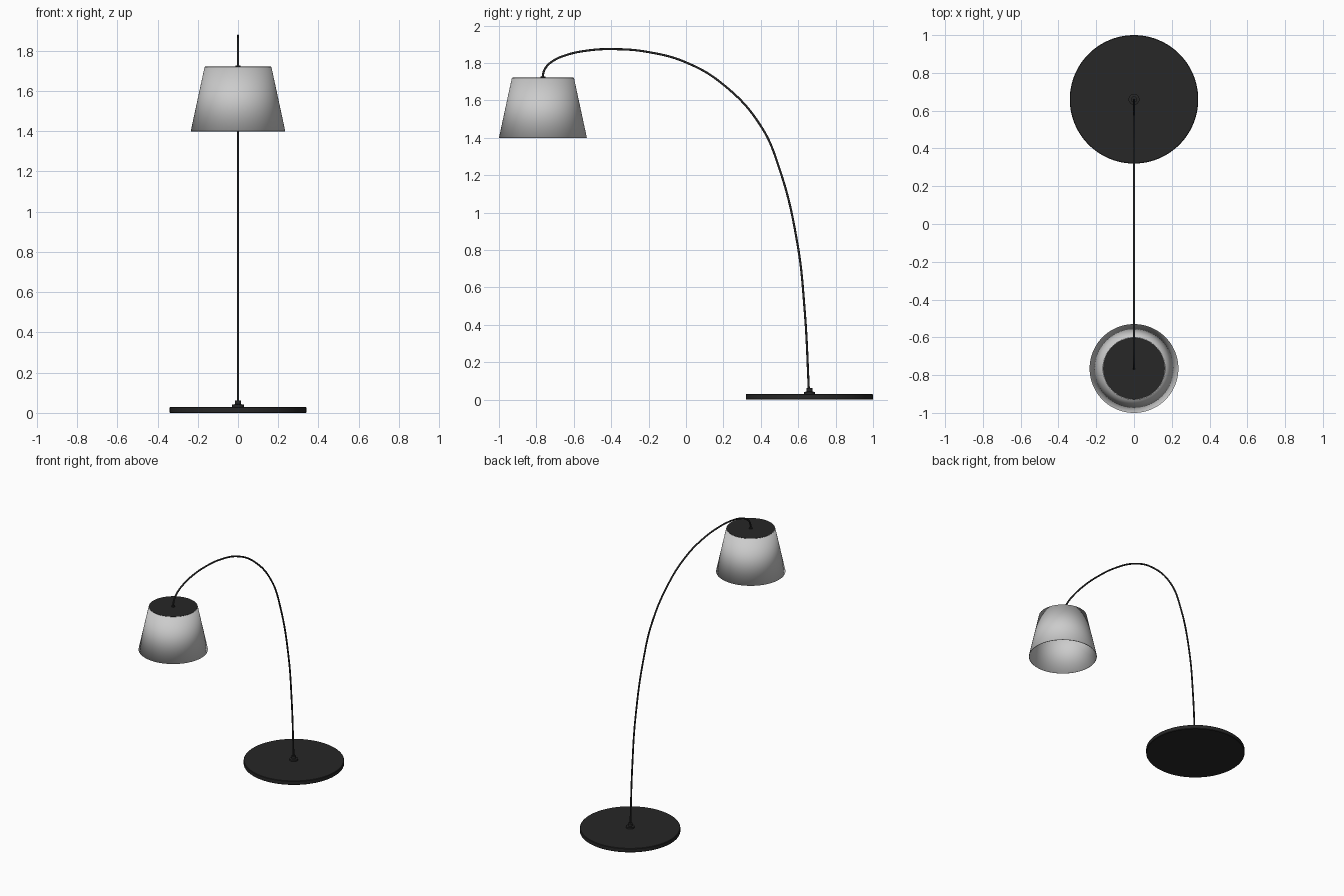
import bpy, bmesh
from math import pi, cos, sin

if "Cube" in bpy.data.objects:
    bpy.data.objects.remove(bpy.data.objects["Cube"])

BASE_Y, SHADE_Y = 0.66, -0.765

black = bpy.data.materials.new("black_metal")
black.diffuse_color = (0.02, 0.02, 0.02, 1)
black.use_nodes = True
black.node_tree.nodes["Principled BSDF"].inputs["Base Color"].default_value = black.diffuse_color


def lathe(name, y, profile, mat=None, seg=96):
    """Revolve (radius, z) points about a vertical axis at the given y."""
    bm = bmesh.new()
    rings = []
    for r, z in profile:
        if r == 0:
            rings.append([bm.verts.new((0, 0, z))] * seg)
        else:
            rings.append([bm.verts.new((r * cos(2 * pi * i / seg), r * sin(2 * pi * i / seg), z))
                          for i in range(seg)])
    for a, b in zip(rings, rings[1:]):
        for i in range(seg):
            j = (i + 1) % seg
            bm.faces.new(list(dict.fromkeys((a[i], a[j], b[j], b[i]))))
    bmesh.ops.recalc_face_normals(bm, faces=bm.faces)
    me = bpy.data.meshes.new(name)
    bm.to_mesh(me)
    bm.free()
    return finish(bpy.data.objects.new(name, me), y, mat)


def finish(ob, y=0, mat=None):
    bpy.context.collection.objects.link(ob)
    ob.location.y = y
    if mat:
        ob.data.materials.append(mat)
    if ob.type == 'MESH':
        bpy.ops.object.select_all(action='DESELECT')
        ob.select_set(True)
        bpy.context.view_layer.objects.active = ob
        bpy.ops.object.shade_smooth_by_angle()
    return ob


# Heavy round foot
lathe("base", BASE_Y, [(0, 0), (0.337, 0), (0.34, 0.003), (0.34, 0.027),
                       (0.337, 0.03), (0, 0.03)], black)

# Stepped socket holding the rod
lathe("base_collar", BASE_Y, [(0, 0.028), (0.029, 0.028), (0.029, 0.041), (0.016, 0.043),
                              (0.016, 0.062), (0, 0.062)], black, 32)

# Arched rod, as (y, z) points from base to shade
path = [(0.658, 0.03), (0.634, 0.484), (0.596, 0.832), (0.5, 1.233), (0.4, 1.463),
        (0.2, 1.684), (0, 1.803), (-0.2, 1.858), (-0.39, 1.874), (-0.53, 1.866),
        (-0.644, 1.841), (-0.714, 1.809), (-0.752, 1.772), (-0.765, 1.735), (-0.765, 1.712)]
cu = bpy.data.curves.new("arched_rod", 'CURVE')
cu.dimensions = '3D'
cu.bevel_depth = 0.006
cu.bevel_resolution = 3
cu.use_fill_caps = True
cu.resolution_u = 12
sp = cu.splines.new('BEZIER')
sp.bezier_points.add(len(path) - 1)
for p, (y, z) in zip(sp.bezier_points, path):
    p.co = (0, y, z)
    p.handle_left_type = p.handle_right_type = 'AUTO'
finish(bpy.data.objects.new("arched_rod", cu), 0, black)

# Tapered shade, open underneath
shade = lathe("shade", SHADE_Y, [(0.233, 1.40), (0.164, 1.72)])
mod = shade.modifiers.new("thickness", 'SOLIDIFY')
mod.thickness = 0.004
mod.offset = 0

# Dark lid on the shade and the small fitting for the rod
lathe("shade_lid", SHADE_Y, [(0, 1.714), (0.163, 1.714), (0.163, 1.721), (0, 1.721)], black)
lathe("shade_fitting", SHADE_Y, [(0, 1.718), (0.013, 1.718), (0.013, 1.728), (0, 1.728)], black, 32)
